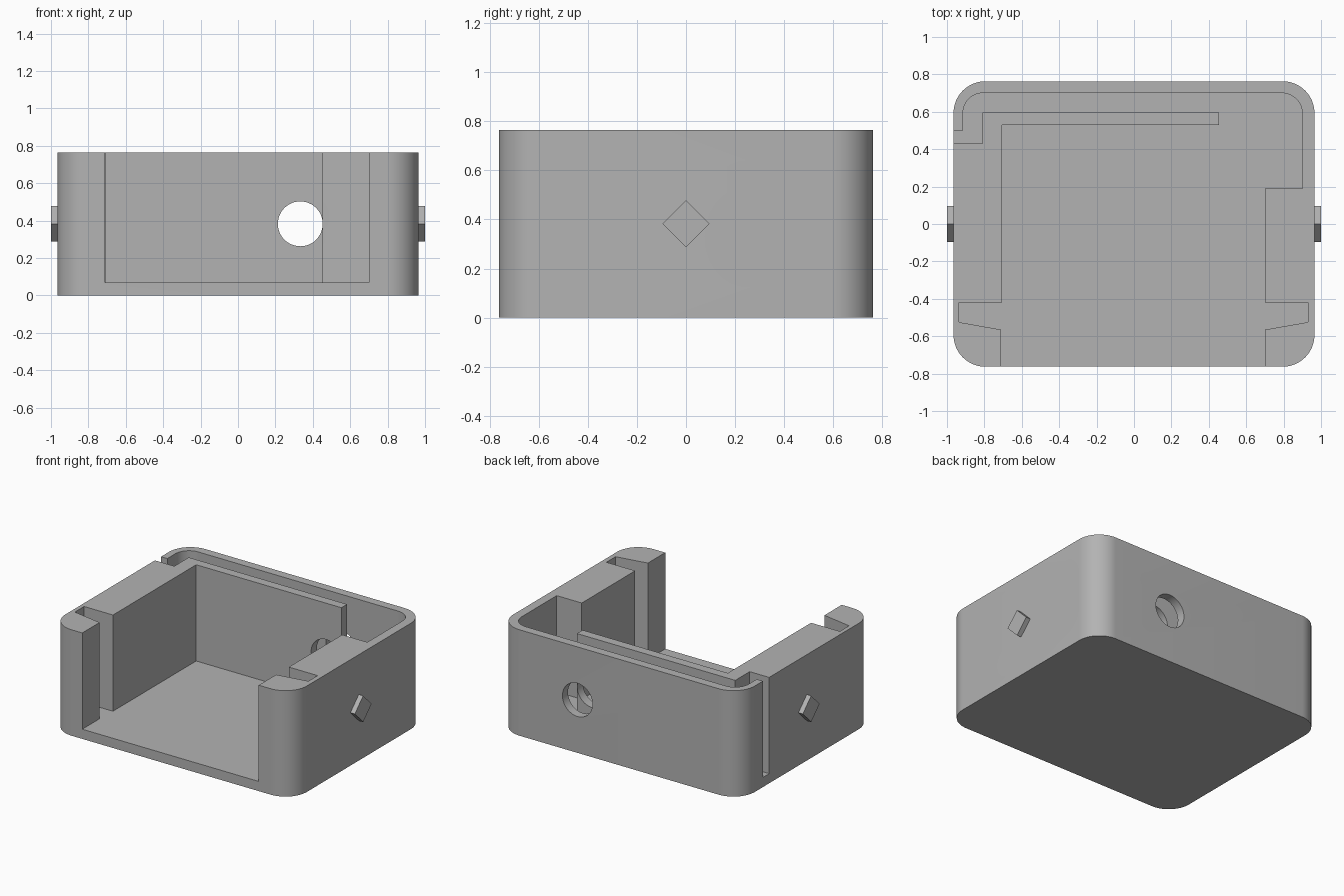
import bpy, bmesh
from math import sin, cos, pi, radians
from mathutils import Matrix, Vector

cube = bpy.data.objects.get("Cube")
if cube:
    bpy.data.objects.remove(cube, do_unlink=True)

grey = bpy.data.materials.new("mid_grey")
grey.use_nodes = True
COLOUR = (0.45, 0.45, 0.45, 1)
grey.diffuse_color = COLOUR
grey.node_tree.nodes["Principled BSDF"].inputs["Base Color"].default_value = COLOUR

HALF_X, HALF_Y, HEIGHT, FLOOR = 0.965, 0.763, 0.765, 0.07
MID_Z = HEIGHT / 2


def arc(cx, cy, rx, ry, start, end, steps):
    angles = [radians(start + (end - start) * i / steps) for i in range(steps + 1)]
    return [(cx + rx * cos(a), cy + ry * sin(a)) for a in angles]


def prism(name, outline, low, high, matrix=Matrix()):
    """Extrude a flat outline along local z, then place it with a matrix."""
    bm = bmesh.new()
    face = bm.faces.new([bm.verts.new((x, y, low)) for x, y in outline])
    top = bmesh.ops.extrude_face_region(bm, geom=[face])["geom"]
    bmesh.ops.translate(bm, vec=Vector((0, 0, high - low)),
                        verts=[v for v in top if isinstance(v, bmesh.types.BMVert)])
    bm.transform(matrix)
    bmesh.ops.recalc_face_normals(bm, faces=bm.faces)
    mesh = bpy.data.meshes.new(name)
    bm.to_mesh(mesh)
    bm.free()
    mesh.materials.append(grey)
    obj = bpy.data.objects.new(name, mesh)
    bpy.context.collection.objects.link(obj)
    return obj


def activate(obj):
    bpy.ops.object.select_all(action='DESELECT')
    obj.select_set(True)
    bpy.context.view_layer.objects.active = obj


def cut(obj, cutter):
    cutter.hide_render = True
    activate(obj)
    mod = obj.modifiers.new("cut", 'BOOLEAN')
    mod.operation, mod.solver, mod.object = 'DIFFERENCE', 'EXACT', cutter
    bpy.ops.object.modifier_apply(modifier=mod.name)
    bpy.data.objects.remove(cutter, do_unlink=True)


# Local (x, y, z) becomes world (y, z, x) for side parts
along_x = Matrix(((0, 0, 1, 0), (1, 0, 0, 0), (0, 1, 0, 0), (0, 0, 0, 1)))
# Local (x, y, z) becomes world (x, z, y) for the rear hole
along_y = Matrix(((1, 0, 0, 0), (0, 0, 1, 0), (0, 1, 0, 0), (0, 0, 0, 1)))

# Solid block with rounded corners
R = 0.17
corners = [(1, 1), (-1, 1), (-1, -1), (1, -1)]
outline = []
for i, (sx, sy) in enumerate(corners):
    outline += arc(sx * (HALF_X - R), sy * (HALF_Y - R), R, R, 90 * i, 90 * i + 90, 16)
housing = prism("housing", outline, 0, HEIGHT)

# Open cavity: front mouth, latch grooves, inner rear wall, cable channel, side slot
cavity = [(0.70, -0.9), (0.70, -0.565), (0.93, -0.525), (0.93, -0.42),
          (0.70, -0.42), (0.70, 0.19), (0.90, 0.19)]
cavity += arc(0.79, 0.59, 0.11, 0.11, 0, 90, 12)
cavity += arc(-0.81, 0.59, 0.105, 0.11, 90, 180, 12)
cavity += [(-0.915, 0.50), (-1.1, 0.50), (-1.1, 0.43), (-0.81, 0.43), (-0.81, 0.595),
           (0.455, 0.595), (0.455, 0.53), (-0.705, 0.53), (-0.705, -0.42),
           (-0.935, -0.42), (-0.935, -0.525), (-0.71, -0.565), (-0.71, -0.9)]
cut(housing, prism("cavity_cutter", cavity, FLOOR, 1))

# Oval opening in one side and round hole through both rear walls
oval = arc(0.388, MID_Z, 0.203, 0.238, 0, 360, 64)[:-1]
cut(housing, prism("oval_cutter", oval, 0.8, 1.1, along_x))
hole = arc(0.333, MID_Z, 0.12, 0.12, 0, 360, 48)[:-1]
cut(housing, prism("hole_cutter", hole, 0.45, 0.9, along_y))

activate(housing)
bpy.ops.object.shade_smooth_by_angle(angle=radians(30))

# Diamond pegs on both sides
diamond = arc(0, MID_Z, 0.095, 0.095, 0, 360, 4)[:-1]
for name, low, high in (("left_peg", 0.95, 1.0), ("right_peg", -1.0, -0.95)):
    prism(name, diamond, low, high, along_x)
